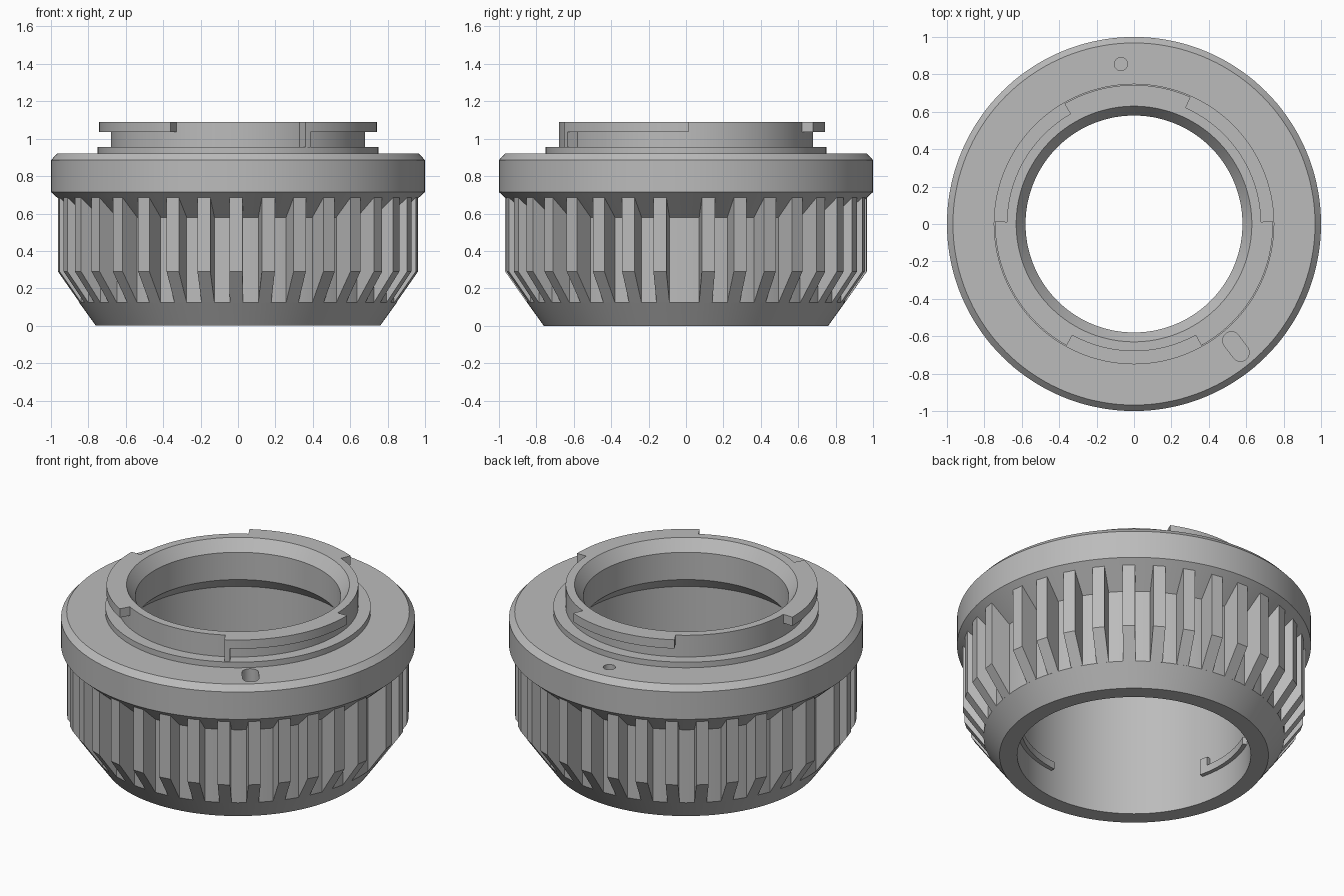
import bpy, bmesh, math
from mathutils import Matrix, Vector

cube = bpy.data.objects.get("Cube")
if cube:
    bpy.data.objects.remove(cube, do_unlink=True)

GREY = (0.5, 0.5, 0.5, 1.0)
metal = bpy.data.materials.new("grey metal")
metal.use_nodes = True
metal.diffuse_color = GREY
metal.node_tree.nodes["Principled BSDF"].inputs["Base Color"].default_value = GREY


def finish(name, bm):
    bmesh.ops.recalc_face_normals(bm, faces=bm.faces)
    mesh = bpy.data.meshes.new(name)
    bm.to_mesh(mesh)
    bm.free()
    mesh.materials.append(metal)
    obj = bpy.data.objects.new(name, mesh)
    bpy.context.collection.objects.link(obj)
    return obj


def smooth(obj):
    bpy.ops.object.select_all(action="DESELECT")
    obj.select_set(True)
    bpy.context.view_layer.objects.active = obj
    bpy.ops.object.shade_smooth_by_angle(angle=math.radians(25))


def sweep(name, section, start=0, end=360, steps=144):
    """Sweep a closed (radius, z) section around z, between two angles."""
    bm = bmesh.new()
    full = end - start == 360
    rings = []
    for i in range(steps if full else steps + 1):
        a = math.radians(start + (end - start) * i / steps)
        rings.append([bm.verts.new((r * math.cos(a), r * math.sin(a), z))
                      for r, z in section])
    n = len(section)
    pairs = list(zip(rings, rings[1:]))
    if full:
        pairs.append((rings[-1], rings[0]))
    else:
        bm.faces.new(rings[0])
        bm.faces.new(rings[-1])
    for p, q in pairs:
        for j in range(n):
            k = (j + 1) % n
            bm.faces.new((p[j], p[k], q[k], q[j]))
    return finish(name, bm)


def prism(name, outline, z0, z1):
    bm = bmesh.new()
    face = bm.faces.new([bm.verts.new((x, y, z0)) for x, y in outline])
    top = bmesh.ops.extrude_face_region(bm, geom=[face])["geom"]
    verts = [v for v in top if isinstance(v, bmesh.types.BMVert)]
    bmesh.ops.translate(bm, verts=verts, vec=(0, 0, z1 - z0))
    return finish(name, bm)


def capsule(cx, cy, radius, half, angle, n=16):
    """Outline of a slot with round ends; a circle when half is zero."""
    pts = []
    for end in (1, -1):
        for i in range(n):
            t = math.pi * (i / n if half == 0 else i / (n - 1)) - math.pi / 2
            pts.append(Vector((end * (half + radius * math.cos(t)),
                               end * radius * math.sin(t))))
    rot = Matrix.Rotation(math.radians(angle), 2)
    return [tuple(rot @ p + Vector((cx, cy))) for p in pts]


# Main body with grip core, wide collar, stepped neck and stepped bore
body = sweep("adapter_body", [
    (0.66, 0), (0.76, 0), (0.85, 0.125), (0.85, 0.58), (1.0, 0.715),
    (1.0, 0.885), (0.968, 0.92), (0.75, 0.92), (0.75, 0.955), (0.68, 0.955),
    (0.68, 1.09), (0.63, 1.09), (0.58, 1.02), (0.58, 0.85), (0.66, 0.77)])

# Pin hole and locking slot sunk into the collar
cutters = [
    prism("pin_hole_cutter", capsule(-0.07, 0.855, 0.035, 0, 0), 0.84, 1.0),
    prism("lock_slot_cutter", capsule(0.545, -0.655, 0.047, 0.04, -53), 0.84, 1.0)]
bpy.context.view_layer.objects.active = body
for cutter in cutters:
    cutter.hide_render = True
    mod = body.modifiers.new("cut", "BOOLEAN")
    mod.operation = "DIFFERENCE"
    mod.solver = "EXACT"
    mod.object = cutter
    bpy.ops.object.modifier_apply(modifier=mod.name)
for cutter in cutters:
    bpy.data.objects.remove(cutter, do_unlink=True)
smooth(body)

# Grip ribs: two sets of seventeen with a wider gap at each side
STEP = 360 / 35
rib_section = [(0.82, 0.125), (0.85, 0.125), (0.966, 0.29),
               (0.966, 0.686), (0.82, 0.57)]
bm = bmesh.new()
for half in (0, 180):
    for k in range(17):
        rot = Matrix.Rotation(math.radians(half + STEP * (k + 0.75) - 0.6), 3, "Z")
        sides = [[bm.verts.new(rot @ Vector((r, y, z))) for r, z in rib_section]
                 for y in (-0.035, 0.035)]
        for side in sides:
            bm.faces.new(side)
        for j in range(len(rib_section)):
            m = (j + 1) % len(rib_section)
            bm.faces.new((sides[0][j], sides[0][m], sides[1][m], sides[1][j]))
finish("grip_ribs", bm)


def block(r0, r1, z0, z1):
    return [(r0, z0), (r1, z0), (r1, z1), (r0, z1)]


# Bayonet lugs around the neck
for name, a, b in (("back_lug", 66, 120), ("left_lug", -61, 1),
                   ("right_lug", 179, 241)):
    smooth(sweep(name, block(0.66, 0.743, 1.035, 1.09), a, b, 28))
sweep("lug_stop", block(0.66, 0.743, 0.95, 1.036), -61, -58.5, 2)

# Inner bayonet tabs, each with a stop at one end
for i in range(3):
    a = -85 + 120 * i
    smooth(sweep(f"inner_tab_{i + 1}", block(0.635, 0.67, 0.17, 0.215), a, a + 39, 20))
    sweep(f"inner_tab_stop_{i + 1}", block(0.635, 0.67, 0.21, 0.27), a + 34.5, a + 39, 3)
